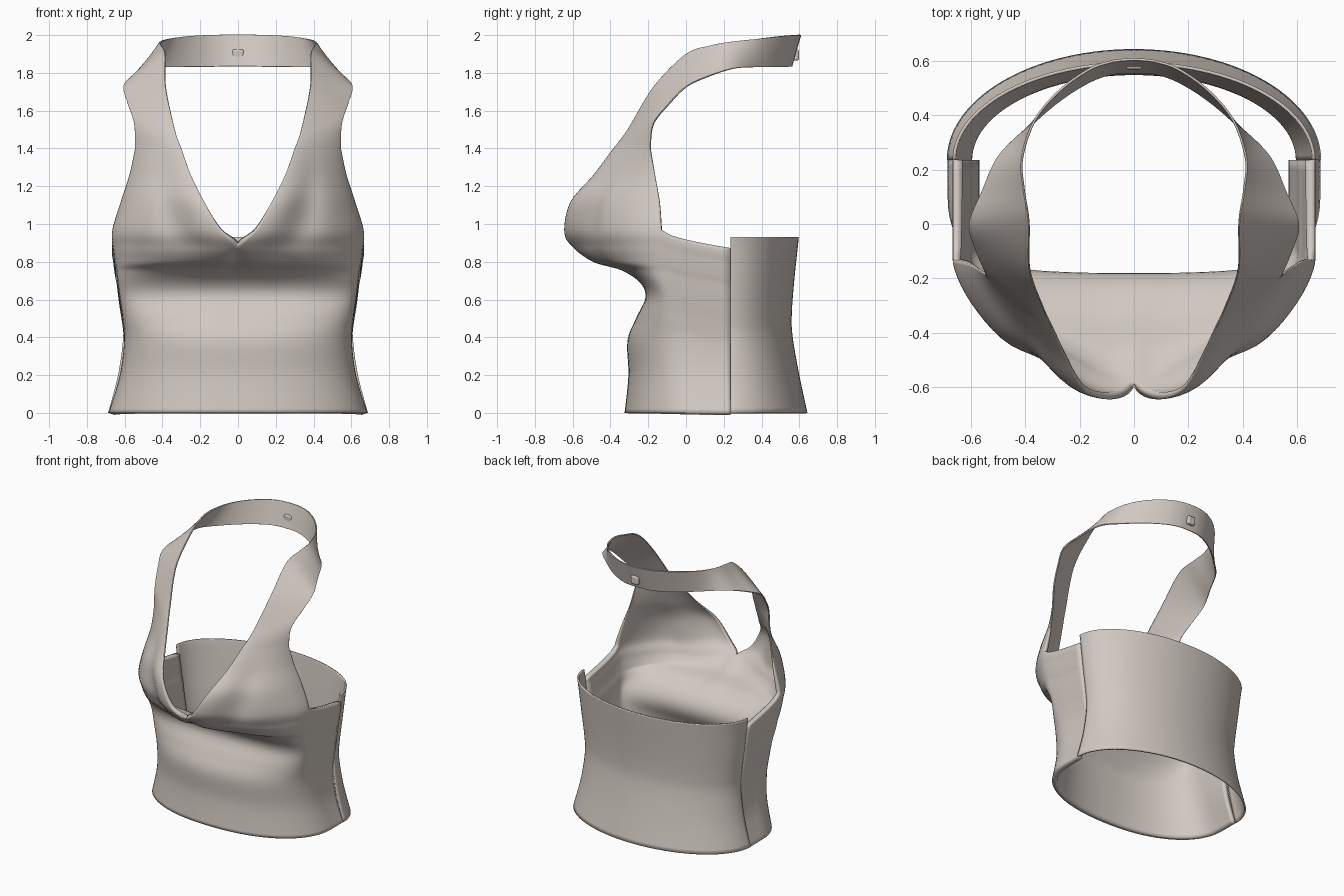
import bpy, bmesh, math

cube = bpy.data.objects.get("Cube")
if cube:
    bpy.data.objects.remove(cube)

fabric = bpy.data.materials.new("warm grey fabric")
fabric.use_nodes = True
COLOUR = (0.64, 0.58, 0.535, 1)
fabric.diffuse_color = COLOUR
fabric.node_tree.nodes["Principled BSDF"].inputs["Base Color"].default_value = COLOUR

SEAM_Y = 0.235
COLS = 22


def spline(keys, steps):
    """Smooth interpolation through rows of numbers."""
    rows = []
    for i in range(len(keys) - 1):
        a, b, c, d = (keys[min(max(i + k, 0), len(keys) - 1)] for k in (-1, 0, 1, 2))
        for s in range(steps):
            t = s / steps
            rows.append([q + t / 2 * (r - p + t * (2*p - 5*q + 4*r - w + t * (3*(q - r) + w - p)))
                         for p, q, r, w in zip(a, b, c, d)])
    return rows + [list(keys[-1])]


def add_sheet(bm, rows):
    """Quad grid through equally long rows of points."""
    grid = [[bm.verts.new(p) for p in row] for row in rows]
    for low, high in zip(grid, grid[1:]):
        for j in range(len(low) - 1):
            bm.faces.new((low[j], low[j + 1], high[j + 1], high[j]))


def finish(name, bm, thickness=0):
    """Make the object; cloth parts are mirrored and thickened inwards."""
    bmesh.ops.remove_doubles(bm, verts=bm.verts, dist=0.0005)
    mesh = bpy.data.meshes.new(name)
    bm.to_mesh(mesh)
    bm.free()
    obj = bpy.data.objects.new(name, mesh)
    bpy.context.collection.objects.link(obj)
    mesh.materials.append(fabric)
    if thickness:
        # lined body, thin single layer towards the straps
        lining = obj.vertex_groups.new(name="lining")
        for v in mesh.vertices:
            lining.add([v.index], min(max((1.3 - v.co.z) / 0.4, 0.25), 1), 'REPLACE')
        obj.modifiers.new("mirror", 'MIRROR').merge_threshold = 0.002
        solid = obj.modifiers.new("cloth", 'SOLIDIFY')
        solid.thickness = thickness
        solid.offset = -1
        solid.vertex_group = "lining"
    bpy.ops.object.select_all(action='DESELECT')
    obj.select_set(True)
    bpy.context.view_layer.objects.active = obj
    bpy.ops.object.shade_smooth_by_angle(angle=math.radians(50))
    return obj


# Bodice rows: z, centre or neckline x and y, side x and y, roundness
BODICE = [
    (0, 0, -.325, .685, .1, 2.2),
    (.2, 0, -.305, .625, .06, 2.3),
    (.38, 0, -.31, .603, .02, 2.4),
    (.5, 0, -.265, .61, -.02, 2.7),
    (.61, 0, -.215, .625, -.05, 3.1),
    (.69, 0, -.245, .635, -.075, 3),
    (.755, 0, -.345, .642, -.095, 2.25),
    (.8, 0, -.5, .65, -.11, 1.75),
    (.88, 0, -.61, .66, -.125, 1.58),
    (.97, .09, -.645, .665, -.13, 1.52),
    (1.12, .18, -.61, .62, -.14, 1.45),
    (1.26, .25, -.49, .575, -.165, 1.3),
    (1.4, .3, -.385, .545, -.19, 1.18),
]

# Strap rows: inner edge point, outer edge point, roundness
STRAP = [
    (.3, -.385, 1.4, .545, -.19, 1.4, 1.18),
    (.335, -.31, 1.5, .55, -.175, 1.53, 1.12),
    (.385, -.17, 1.73, .585, -.09, 1.64, 1.08),
    (.388, 0, 1.9, .607, 0, 1.73, 1.05),
    (.408, .13, 1.945, .56, .12, 1.785, 1),
    (.415, .24, 1.965, .5, .25, 1.825, 1),
    (.37, .38, 1.98, .39, .36, 1.83, 1),
    (.28, .49, 1.992, .28, .455, 1.831, 1),
    (.17, .57, 1.998, .17, .525, 1.832, 1),
    (.08, .602, 2, .08, .557, 1.833, 1),
    (0, .61, 2, 0, .562, 1.833, 1),
]


def arc_row(inner, outer, n):
    """Rounded run of points from the inner edge to the outer edge."""
    points = []
    for j in range(COLS + 1):
        a = j / COLS * math.pi / 2
        u, v = math.sin(a) ** (2 / n), max(math.cos(a), 0) ** (2 / n)
        x = inner[0] + (outer[0] - inner[0]) * u
        y = outer[1] + (inner[1] - outer[1]) * v
        z = inner[2] + (outer[2] - inner[2]) * u
        # lapel crease beside the neckline and the notch below it
        y += 0.05 * math.exp(-((z - 1.02) / 0.2) ** 2 - ((u - 0.42) / 0.18) ** 2)
        y += 0.03 * math.exp(-((z - 0.8) / 0.08) ** 2 - (x / 0.04) ** 2)
        points.append((x, y, z))
    return points


# Front: bodice, side panels and halter straps in one cloth
bm = bmesh.new()
rows = spline(BODICE, 6)
add_sheet(bm, [arc_row((max(xi, 0), yi, z), (xo, yo, z), n)
               for z, xi, yi, xo, yo, n in rows])

side_rows = []
for z, xi, yi, xo, yo, n in rows:
    if z <= 0.975:
        side_rows.append([(xo, yo + (SEAM_Y - yo) * s / 8, z * (1 - 0.1 * (s / 8) ** 0.6))
                          for s in range(9)])
add_sheet(bm, side_rows)

add_sheet(bm, [arc_row(r[:3], r[3:6], r[6]) for r in spline(STRAP, 6)])
finish("halter_front", bm, 0.034)

# Back panel: z, half width, depth behind the side seam
BACK = [(0, .688, .408), (.2, .635, .365), (.4, .608, .33), (.52, .615, .325),
        (.7, .638, .338), (.87, .658, .356), (.93, .667, .362)]
bm = bmesh.new()
back_rows = []
for z, w, d in spline(BACK, 5):
    back_rows.append([(w * math.cos(a), SEAM_Y + d * math.sin(a), z)
                      for a in (j / 28 * math.pi / 2 for j in range(29))])
add_sheet(bm, back_rows)
finish("back_panel", bm, 0.012)

# Small fastener at the back of the neck
bm = bmesh.new()
bmesh.ops.create_cube(bm, size=1)
bmesh.ops.scale(bm, vec=(.06, .03, .06), verts=bm.verts)
bmesh.ops.translate(bm, vec=(0, .583, 1.895), verts=bm.verts)
bevel = finish("neck_fastener", bm).modifiers.new("rounded", 'BEVEL')
bevel.width = 0.01
bevel.segments = 3
